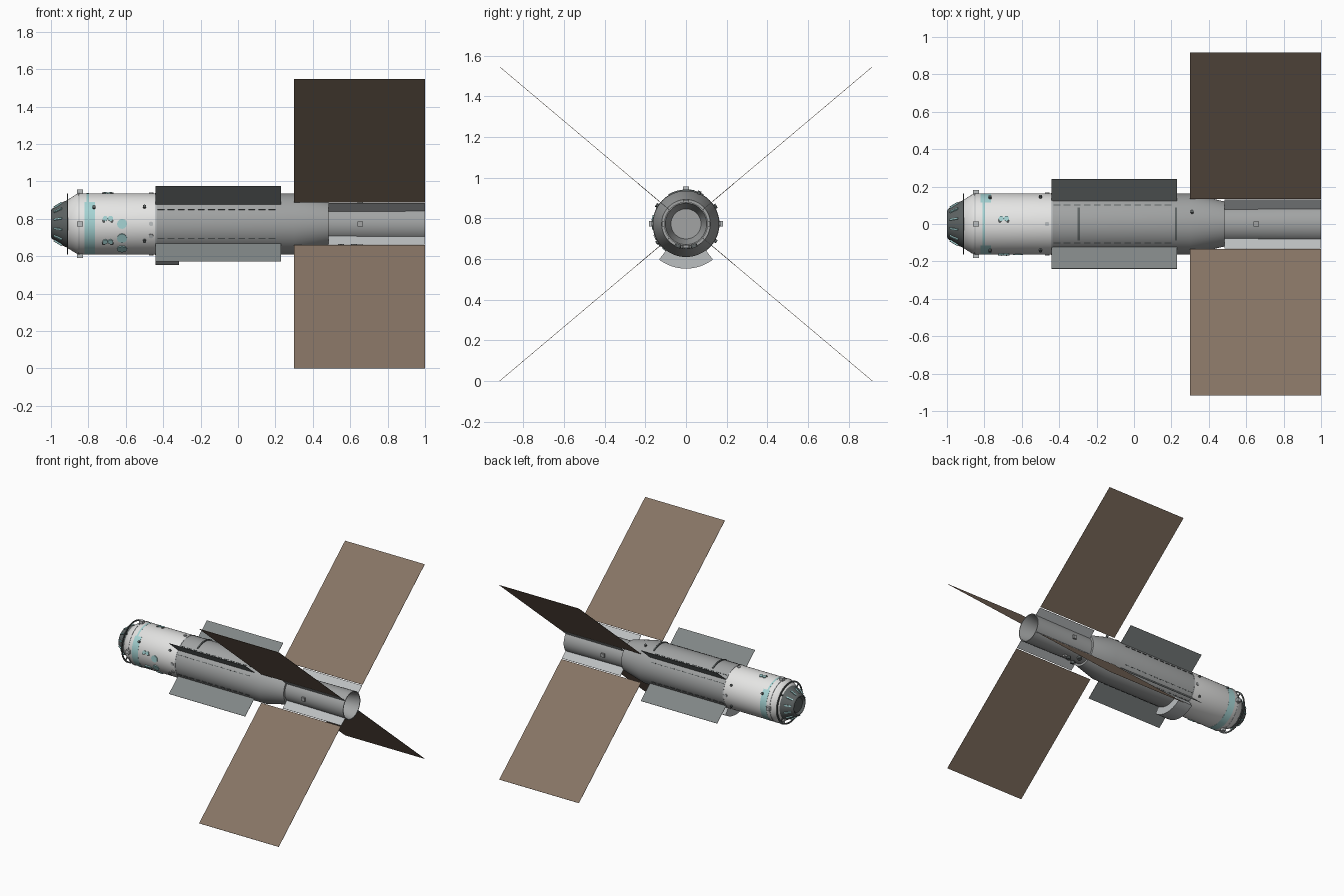
import bpy, bmesh, math
from mathutils import Matrix, Vector

cube = bpy.data.objects.get("Cube")
if cube:
    bpy.data.objects.remove(cube, do_unlink=True)

AXIS_Z = 0.773
FIN = math.degrees(math.atan2(0.773, 0.917))
FIN_ANGLES = (FIN, 180 - FIN, 180 + FIN, 360 - FIN)
HULL = 0.163


def material(name, r, g, b):
    m = bpy.data.materials.new(name)
    m.use_nodes = True
    m.diffuse_color = (r, g, b, 1)
    bsdf = m.node_tree.nodes["Principled BSDF"]
    bsdf.inputs["Base Color"].default_value = (r, g, b, 1)
    bsdf.inputs["Roughness"].default_value = 0.7
    return m


WHITE = material("white paint", 0.78, 0.78, 0.77)
GREY = material("hull grey", 0.36, 0.37, 0.37)
LIGHT = material("light grey", 0.5, 0.52, 0.53)
RADIATOR = material("radiator grey", 0.22, 0.24, 0.24)
BROWN = material("panel brown", 0.24, 0.175, 0.127)
DARK = material("dark grey", 0.11, 0.125, 0.125)
TEAL = material("pale teal", 0.38, 0.66, 0.66)


def finish(name, bm, mats, smooth=False):
    mesh = bpy.data.meshes.new(name)
    bm.to_mesh(mesh)
    bm.free()
    obj = bpy.data.objects.new(name, mesh)
    bpy.context.collection.objects.link(obj)
    for m in mats:
        mesh.materials.append(m)
    if smooth:
        bpy.ops.object.select_all(action="DESELECT")
        obj.select_set(True)
        bpy.context.view_layer.objects.active = obj
        bpy.ops.object.shade_smooth_by_angle(angle=math.radians(30))
    return obj


def around(angle):
    """Frame on the long axis whose local y points outward at the angle."""
    return Matrix.Translation((0, 0, AXIS_Z)) @ Matrix.Rotation(math.radians(angle), 4, "X")


def lathe(name, profile, mat, start=0, sweep=360, closed=False, segments=48):
    """Sweep (x, radius) points around the long axis."""
    bm = bmesh.new()
    verts = [bm.verts.new(around(start) @ Vector((x, r, 0))) for x, r in profile]
    pairs = list(zip(verts, verts[1:])) + ([(verts[-1], verts[0])] if closed else [])
    edges = [bm.edges.new(p) for p in pairs]
    ends = closed and sweep < 360
    if ends:
        bm.faces.new(verts)
    res = bmesh.ops.spin(bm, geom=verts + edges, cent=(0, 0, AXIS_Z), axis=(1, 0, 0),
                         angle=math.radians(sweep), steps=segments)
    if ends:
        bm.faces.new([v for v in res["geom_last"] if isinstance(v, bmesh.types.BMVert)])
    bmesh.ops.remove_doubles(bm, verts=bm.verts, dist=0.0003)
    bmesh.ops.recalc_face_normals(bm, faces=bm.faces)
    return finish(name, bm, [mat], True)


def boxes(name, mat, angles, x0, x1, r0, r1, thick):
    """One box per angle, spanning x0..x1 and r0..r1."""
    bm = bmesh.new()
    for a in angles:
        m = (around(a) @ Matrix.Translation(((x0 + x1) / 2, (r0 + r1) / 2, 0))
             @ Matrix.Diagonal((x1 - x0, r1 - r0, thick, 1)))
        bmesh.ops.create_cube(bm, size=1, matrix=m)
    return finish(name, bm, [mat])


def studs(name, mat, spots, radius, height, base=HULL):
    """Short round fittings at (x, angle)."""
    bm = bmesh.new()
    for x, a in spots:
        m = (around(a) @ Matrix.Translation((x, base + height / 2 - 0.004, 0))
             @ Matrix.Rotation(math.pi / 2, 4, "X"))
        bmesh.ops.create_cone(bm, cap_ends=True, segments=12, radius1=radius,
                              radius2=radius, depth=height + 0.008, matrix=m)
    return finish(name, bm, [mat], True)


# Main hull
lathe("forward_hull", [(-0.92, 0.115), (-0.91, 0.13), (-0.865, 0.158), (-0.85, HULL),
                       (-0.44, HULL)], WHITE)
lathe("mid_hull", [(-0.44, HULL), (0.3, HULL), (0.485, 0.12), (0.485, 0.1)], GREY)

# Tail tube with a recessed end
lathe("tail_tube", [(0.48, 0.104), (0.6, 0.104), (1.0, 0.108), (1.0, 0.102),
                    (0.86, 0.074), (0.86, 0)], GREY)

# Docking nose with ribs
lathe("nose_cone", [(-0.91, 0.128), (-0.935, 0.118), (-0.995, 0.08), (-1.0, 0.07),
                    (-0.985, 0.055), (-0.985, 0)], DARK)
bm = bmesh.new()
for i in range(12):
    m = (around(i * 30 + 15) @ Matrix.Translation((-0.962, 0.103, 0))
         @ Matrix.Rotation(math.atan2(0.038, 0.06), 4, "Z")
         @ Matrix.Diagonal((0.05, 0.012, 0.009, 1)))
    bmesh.ops.create_cube(bm, size=1, matrix=m)
finish("nose_ribs", bm, [TEAL])
lathe("nose_hoop", [(-0.914, 0.152), (-0.914, 0.163), (-0.908, 0.163), (-0.908, 0.152)],
      DARK, closed=True)
boxes("hoop_struts", DARK, range(45, 360, 90), -0.914, -0.908, 0.12, 0.157, 0.008)

# Painted teal band, narrow on top and wide elsewhere
for name, x0, x1, start, sweep in (("band_wide", -0.82, -0.765, 135, 270),
                                   ("band_narrow", -0.81, -0.797, 45, 90)):
    lathe(name, [(x0, HULL), (x0, HULL + 0.001), (x1, HULL + 0.001), (x1, HULL)],
          TEAL, start, sweep)

# Seams and handrail arcs
for i, x in enumerate((-0.85, -0.44)):
    lathe(f"hull_seam_{i}", [(x - 0.003, HULL), (x - 0.003, HULL + 0.002),
                             (x + 0.003, HULL + 0.002), (x + 0.003, HULL)], LIGHT)
for i, x in enumerate((-0.295, 0.225)):
    lathe(f"top_handrail_{i}", [(x - 0.006, HULL - 0.002), (x - 0.006, HULL + 0.006),
                                (x + 0.006, HULL + 0.006), (x + 0.006, HULL - 0.002)],
          DARK, 59, 62, True, 14)

# Radiator fins and their dashed side rails
boxes("radiator_fins", RADIATOR, FIN_ANGLES, -0.44, 0.23, 0.155, 0.312, 0.003)
rails = [a + s for a in FIN_ANGLES for s in (-12, 12)]
for i in range(12):
    x = -0.43 + i * 0.054
    boxes(f"rail_dash_{i}", DARK, rails, x, x + 0.036, 0.16, 0.166, 0.005)

# Solar panels and tail strips
boxes("solar_panels", BROWN, FIN_ANGLES, 0.3, 1.0, 0.177, 1.199, 0.002)
boxes("tail_strips", LIGHT, FIN_ANGLES, 0.485, 1.0, 0.1, 0.171, 0.003)

# Curved belly fairing
lathe("belly_fairing", [(-0.44, 0.155), (-0.44, 0.22), (-0.315, 0.22), (-0.315, 0.155)],
      LIGHT, 233, 74, True, 20)

# Sensor blocks and small fittings
sides = (0, 90, 180, 270)
boxes("forward_sensors", LIGHT, sides, -0.86, -0.83, 0.155, 0.183, 0.028)
boxes("tail_blocks", GREY, sides, 0.64, 0.668, 0.1, 0.118, 0.028)
studs("tail_thrusters", DARK, [(0.55, 250), (0.55, 290), (0.62, 270)], 0.016, 0.02, 0.104)
studs("large_ports", TEAL, [(-0.62, a) for a in (180, 208, 235)], 0.027, 0.004)
studs("small_ports", TEAL, [(x, a) for a in (80, 170, 215) for x in (-0.71, -0.682)],
      0.014, 0.007)
studs("port_rims", DARK, [(x, a + 4) for a in (80, 170, 215) for x in (-0.718, -0.675)],
      0.009, 0.006)
studs("hull_fittings", DARK, [(-0.5, a) for a in (30, 147, 213, 330)]
      + [(-0.77, 148), (-0.77, 32), (0.31, 67)], 0.009, 0.012)
studs("hull_pads", LIGHT, [(-0.465, a) for a in (0, 90, 180, 203, 270)], 0.012, 0.006)
